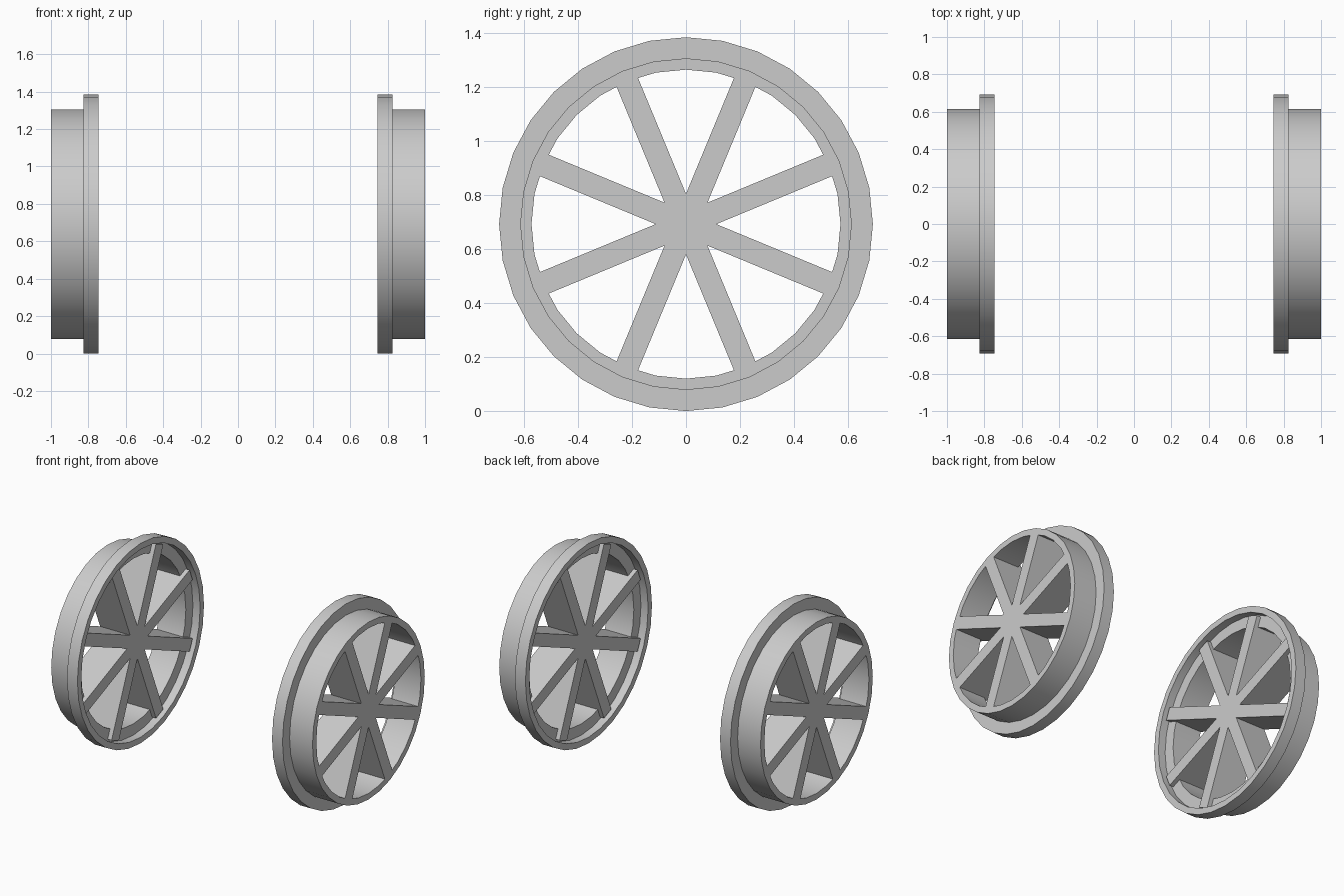
import bpy, bmesh
from math import sin, cos, pi

if "Cube" in bpy.data.objects:
    bpy.data.objects.remove(bpy.data.objects["Cube"])

CZ = 0.692      # axle height
SIDES = 32
HALF = 0.043    # half spoke width


def make_object(name, bm):
    bmesh.ops.recalc_face_normals(bm, faces=bm.faces[:])
    mesh = bpy.data.meshes.new(name)
    bm.to_mesh(mesh)
    bm.free()
    ob = bpy.data.objects.new(name, mesh)
    bpy.context.collection.objects.link(ob)
    ob.location.z = CZ
    bpy.ops.object.select_all(action='DESELECT')
    ob.select_set(True)
    bpy.context.view_layer.objects.active = ob
    bpy.ops.object.shade_smooth_by_angle()
    return ob


def lathe_x(name, profile, side):
    """Closed (x, radius) profile turned around the axle."""
    bm = bmesh.new()
    rings = []
    for i in range(SIDES):
        a = 2 * pi * i / SIDES
        rings.append([bm.verts.new((side * x, r * cos(a), r * sin(a)))
                      for x, r in profile])
    n = len(profile)
    for i in range(SIDES):
        p, q = rings[i], rings[(i + 1) % SIDES]
        for j in range(n):
            k = (j + 1) % n
            bm.faces.new((p[j], p[k], q[k], q[j]))
    return make_object(name, bm)


def star_outline(tip):
    """Eight straight spokes meeting in V notches at the middle."""
    pts = []
    for i in range(8):
        a = pi / 8 + i * pi / 4
        c, s = cos(a), sin(a)
        for u, v in ((tip, -HALF), (tip, HALF)):
            pts.append((u * c - v * s, u * s + v * c))
        notch = HALF / sin(pi / 8)
        b = a + pi / 8
        pts.append((notch * cos(b), notch * sin(b)))
    return pts


def star_prism(name, tip, x0, x1, side):
    bm = bmesh.new()
    face = bm.faces.new([bm.verts.new((side * x0, y, z))
                         for y, z in star_outline(tip)])
    ext = bmesh.ops.extrude_face_region(bm, geom=[face], use_keep_orig=True)
    moved = [g for g in ext['geom'] if isinstance(g, bmesh.types.BMVert)]
    bmesh.ops.translate(bm, verts=moved, vec=(side * (x1 - x0), 0, 0))
    return make_object(name, bm)


# Tread, shoulder and hollow flange in one turned section
RIM = [(1.0, 0.614), (0.825, 0.614), (0.825, 0.692), (0.745, 0.692),
       (0.745, 0.65), (0.80, 0.65), (0.80, 0.572), (1.0, 0.572)]

for side, label in ((-1, "left"), (1, "right")):
    lathe_x(label + "_flanged_rim", RIM, side)
    # Spokes inside the tread, then their ends lapping over the shoulder
    star_prism(label + "_spokes", 0.572, 1.0, 0.80, side)
    star_prism(label + "_inner_spokes", 0.635, 0.80, 0.77, side)
